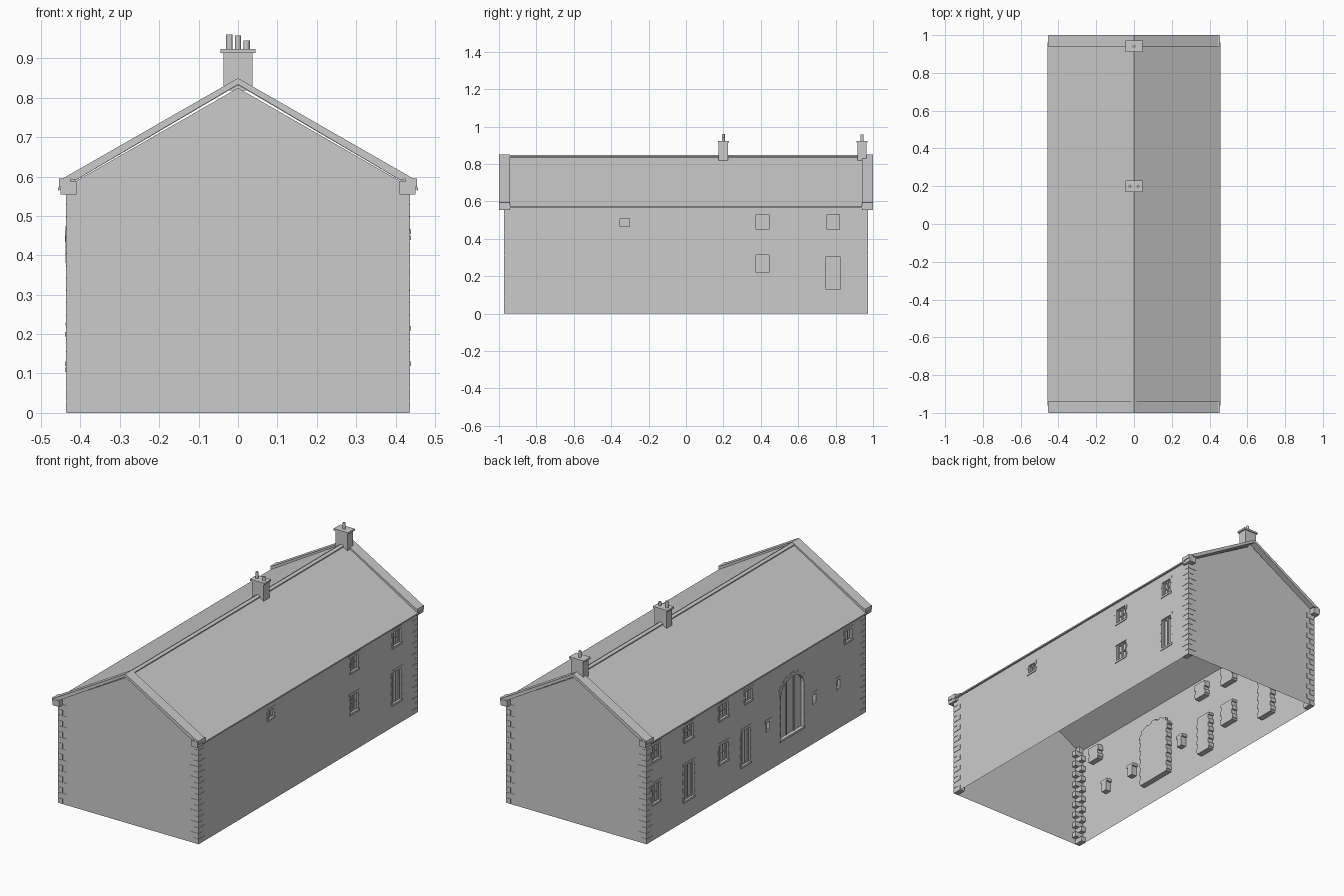
import bpy, bmesh, math
from mathutils import Vector

if "Cube" in bpy.data.objects:
    bpy.data.objects.remove(bpy.data.objects["Cube"], do_unlink=True)

grey = bpy.data.materials.new("stone_grey")
grey.use_nodes = True
COLOUR = (0.6, 0.6, 0.6, 1)
grey.diffuse_color = COLOUR
grey.node_tree.nodes["Principled BSDF"].inputs["Base Color"].default_value = COLOUR

WX, WY, EAVE = 0.435, 0.97, 0.575   # wall half sizes and eaves height
DEPTH = 0.032                       # how far the stone surrounds reach inward


def finish(name, bm, recalc=True):
    if recalc:
        bmesh.ops.recalc_face_normals(bm, faces=bm.faces)
    me = bpy.data.meshes.new(name)
    bm.to_mesh(me)
    bm.free()
    me.materials.append(grey)
    ob = bpy.data.objects.new(name, me)
    bpy.context.scene.collection.objects.link(ob)
    return ob


def prism(bm, loop, offset):
    """Closed solid from a loop of points swept along an offset."""
    a = [bm.verts.new(p) for p in loop]
    b = [bm.verts.new(Vector(p) + Vector(offset)) for p in loop]
    bm.faces.new(a)
    bm.faces.new(b[::-1])
    for i in range(len(a)):
        j = (i + 1) % len(a)
        bm.faces.new((a[i], b[i], b[j], a[j]))


def box(bm, x0, x1, y0, y1, z0, z1):
    prism(bm, [(x0, y0, z0), (x1, y0, z0), (x1, y1, z0), (x0, y1, z0)], (0, 0, z1 - z0))


def wall_box(bm, s, d0, d1, y0, y1, z0, z1):
    """Box on a long wall; d is the distance outward from the wall face."""
    box(bm, s * (WX + d0), s * (WX + d1), y0, y1, z0, z1)


def wall_face(bm, pts, outward):
    f = bm.faces.new([bm.verts.new(p) for p in pts])
    f.normal_update()
    if f.normal.dot(Vector(outward)) < 0:
        f.normal_flip()


# Openings: side, kind, centre y, width, bottom z, top z
WINDOW, DOOR, SLIT, SMALL, ARCH = "window", "door", "slit", "small", "arch"
openings = [
    (1, SMALL, -0.328, 0.05, 0.465, 0.51),
    (1, WINDOW, 0.41, 0.07, 0.45, 0.53),
    (1, WINDOW, 0.41, 0.07, 0.22, 0.315),
    (1, WINDOW, 0.787, 0.066, 0.45, 0.53),
    (1, DOOR, 0.787, 0.075, 0.13, 0.305),
    (-1, WINDOW, 0.89, 0.08, 0.445, 0.53),
    (-1, WINDOW, 0.89, 0.08, 0.205, 0.31),
    (-1, WINDOW, 0.596, 0.075, 0.45, 0.53),
    (-1, DOOR, 0.596, 0.085, 0.115, 0.31),
    (-1, WINDOW, 0.285, 0.075, 0.45, 0.53),
    (-1, WINDOW, 0.285, 0.075, 0.205, 0.305),
    (-1, DOOR, 0.09, 0.075, 0.115, 0.31),
    (-1, SMALL, 0.063, 0.06, 0.46, 0.52),
    (-1, SLIT, -0.107, 0.025, 0.23, 0.275),
    (-1, ARCH, -0.32, 0.2, 0.13, 0.45),
    (-1, SLIT, -0.516, 0.025, 0.23, 0.275),
    (-1, SLIT, -0.73, 0.025, 0.23, 0.275),
    (-1, SMALL, -0.818, 0.055, 0.46, 0.52),
]
ARCH_RISE, ARCH_STEPS = 0.07, 11


def arc(s, yc, half, spring, rise, t):
    return (s * WX, yc + half * math.cos(t), spring + rise * math.sin(t))


# Walls: long sides are split round the openings, gables are single faces
bm = bmesh.new()
for s in (1, -1):
    holes = [(y - w / 2, y + w / 2, z0, z1) for side, k, y, w, z0, z1 in openings if side == s]
    ys = sorted({-WY, WY} | {v for h in holes for v in h[:2]})
    zs = sorted({0, EAVE} | {v for h in holes for v in h[2:]})
    for y0, y1 in zip(ys, ys[1:]):
        for z0, z1 in zip(zs, zs[1:]):
            cy, cz = (y0 + y1) / 2, (z0 + z1) / 2
            if any(h[0] < cy < h[1] and h[2] < cz < h[3] for h in holes):
                continue
            x = s * WX
            wall_face(bm, [(x, y0, z0), (x, y1, z0), (x, y1, z1), (x, y0, z1)], (s, 0, 0))
    y = s * WY
    wall_face(bm, [(-WX, y, 0), (WX, y, 0), (WX, y, EAVE), (0, y, 0.825), (-WX, y, EAVE)], (0, s, 0))
# spandrels above the arch
for s, kind, yc, w, z0, z1 in openings:
    if kind == ARCH:
        for i in range(ARCH_STEPS):
            p, q = (arc(s, yc, w / 2, z1 - ARCH_RISE, ARCH_RISE, math.pi * k / ARCH_STEPS) for k in (i, i + 1))
            wall_face(bm, [p, q, (q[0], q[1], z1 + 1e-4), (p[0], p[1], z1 + 1e-4)], (s, 0, 0))
bmesh.ops.remove_doubles(bm, verts=bm.verts, dist=1e-5)
finish("walls", bm, recalc=False)

# Stone surrounds, and the frames and leaves set back inside them
stone, infill = bmesh.new(), bmesh.new()
for s, kind, yc, w, z0, z1 in openings:
    y0, y1 = yc - w / 2, yc + w / 2
    wall_box(infill, s, -DEPTH, -0.016, y0, y1, z0, z1)
    if kind == SLIT:
        wall_box(stone, s, -DEPTH, 0.002, yc - 0.027, yc + 0.027, z1, z1 + 0.016)
        wall_box(stone, s, -DEPTH, 0.003, yc - 0.018, yc + 0.018, z0 - 0.008, z0)
        for e in (-1, 1):
            wall_box(stone, s, -DEPTH, 0.001, yc + e * w / 2, yc + e * (w / 2 + 0.005), z0, z1)
        continue
    # jamb blocks, alternately long and short
    top = z1 - ARCH_RISE if kind == ARCH else z1
    n = max(3, round((top - z0) / 0.026))
    h = (top - z0) / n
    for e in (-1, 1):
        for i in range(n):
            reach = 0.006 if i % 2 else 0.014
            wall_box(stone, s, -DEPTH, 0.002, yc + e * w / 2, yc + e * (w / 2 + reach),
                     z0 + i * h, z0 + (i + 1) * h)
    wall_box(stone, s, -DEPTH, 0.004, y0 - 0.01, y1 + 0.01, z0 - 0.011, z0)
    if kind == ARCH:
        # wedge stones round the arch
        for i in range(ARCH_STEPS):
            a, b = math.pi * i / ARCH_STEPS, math.pi * (i + 1) / ARCH_STEPS
            g = 0.026 if i % 2 else 0.016
            loop = [arc(s, yc, w / 2, top, ARCH_RISE, a), arc(s, yc, w / 2, top, ARCH_RISE, b),
                    arc(s, yc, w / 2 + g, top, ARCH_RISE + g, b), arc(s, yc, w / 2 + g, top, ARCH_RISE + g, a)]
            loop = [(p[0] + s * 0.003, p[1], p[2]) for p in loop]
            prism(stone, loop, (-s * (DEPTH + 0.003), 0, 0))
        for k in (-0.033, 0.033):
            wall_box(infill, s, -0.02, -0.012, yc + k - 0.004, yc + k + 0.004, z0, z1 - 0.01)
    else:
        wall_box(stone, s, -DEPTH, 0.002, y0 - 0.012, y1 + 0.012, z1, z1 + 0.014)
        # outer frame
        t = 0.006
        for a, b in ((y0, y0 + t), (y1 - t, y1), (yc - t / 2, yc + t / 2)):
            wall_box(infill, s, -0.02, -0.008, a, b, z0, z1)
        rails = [z0, z1 - t] + ([(z0 + z1 - t) / 2] if kind == WINDOW else [])
        for z in rails:
            wall_box(infill, s, -0.02, -0.009, y0, y1, z, z + t)
finish("stone_surrounds", stone)
finish("frames_and_doors", infill)

# Corner quoins, alternately long on each wall
bm = bmesh.new()
COURSES = 18
h = 0.56 / COURSES
for sx in (1, -1):
    for sy in (1, -1):
        for i in range(COURSES):
            lx, ly = (0.05, 0.028) if i % 2 else (0.028, 0.05)
            box(bm, sx * (WX + 0.002), sx * (WX - lx), sy * (WY + 0.002), sy * (WY - ly),
                i * h + 0.0015, (i + 1) * h - 0.0015)
finish("corner_quoins", bm)

# Roof slopes
bm = bmesh.new()
prism(bm, [(0, -0.96, 0.841), (0.457, -0.96, 0.572), (0.457, -0.96, 0.564), (0, -0.96, 0.832),
           (-0.457, -0.96, 0.564), (-0.457, -0.96, 0.572)], (0, 1.92, 0))
finish("roof", bm)

# Ridge tiles
bm = bmesh.new()
prism(bm, [(0, -0.94, 0.848), (0.014, -0.94, 0.84), (0.014, -0.94, 0.834),
           (-0.014, -0.94, 0.834), (-0.014, -0.94, 0.84)], (0, 1.88, 0))
finish("ridge_tiles", bm)

# Gable copings with kneeler stones at their feet
coping, kneeler = bmesh.new(), bmesh.new()
for sy in (1, -1):
    y = sy * 0.94
    prism(coping, [(0, y, 0.85), (0.445, y, 0.595), (0.41, y, 0.592), (0, y, 0.834),
                   (-0.41, y, 0.592), (-0.445, y, 0.595)], (0, sy * 0.06, 0))
    for sx in (1, -1):
        box(kneeler, sx * 0.41, sx * 0.45, y, sy, 0.555, 0.588)
        box(kneeler, sx * 0.425, sx * 0.455, y, sy * 0.998, 0.574, 0.595)
finish("gable_copings", coping)
finish("kneeler_stones", kneeler)

# Chimneys: stack, cap and pots (x offset, top z)
for name, y, pots in (("middle", 0.2, ((-0.022, 0.96), (0.022, 0.945))), ("end", 0.941, ((0, 0.958),))):
    bm = bmesh.new()
    box(bm, -0.037, 0.037, y - 0.025, y + 0.025, 0.818, 0.916)
    box(bm, -0.045, 0.045, y - 0.03, y + 0.03, 0.914, 0.924)
    finish(name + "_chimney", bm)
    bm = bmesh.new()
    for x, top in pots:
        ring = [(x + 0.008 * math.cos(k * math.pi / 6), y + 0.008 * math.sin(k * math.pi / 6), 0.922)
                for k in range(12)]
        prism(bm, ring, (0, 0, top - 0.922))
    finish(name + "_chimney_pots", bm)
